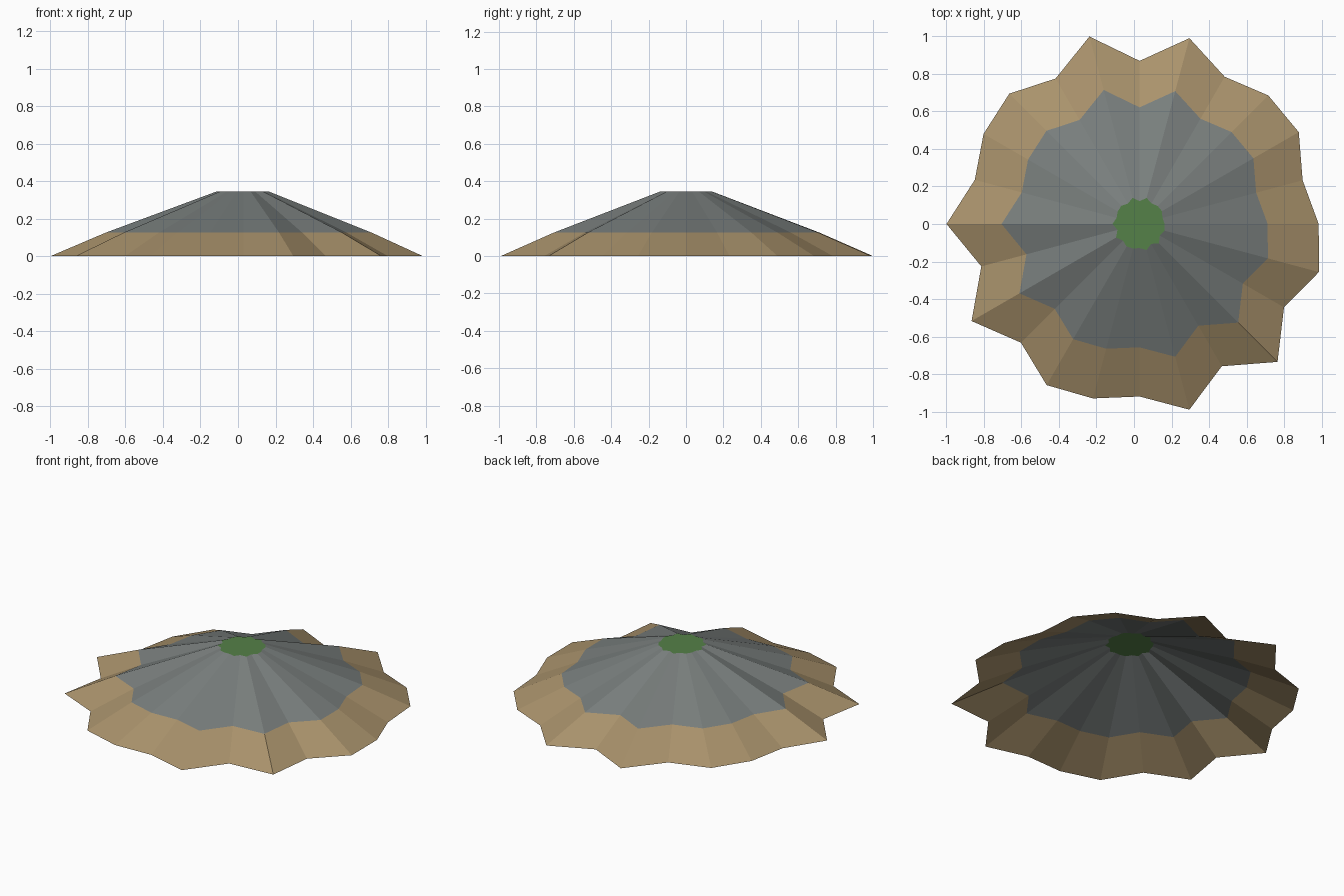
import bpy, bmesh, math

if "Cube" in bpy.data.objects:
    bpy.data.objects.remove(bpy.data.objects["Cube"])


def material(name, rgb):
    m = bpy.data.materials.new(name)
    m.diffuse_color = (*rgb, 1)
    m.use_nodes = True
    m.node_tree.nodes["Principled BSDF"].inputs["Base Color"].default_value = m.diffuse_color
    return m


# Radius of each ridge and valley, one every 15 degrees
RADII = [0.955, 0.90, 0.98, 0.97, 0.907, 1.026, 0.87, 1.035,
         0.896, 0.983, 0.961, 0.91, 1.03, 0.874, 1.035, 0.895,
         0.992, 0.963, 0.92, 1.025, 0.876, 1.04, 0.889, 0.99]
CENTRE_X = 0.03
# Scale of the outline and height at foot, mid-slope and summit
LEVELS = [(1.0, 0.0), (0.715, 0.125), (0.14, 0.345)]


def ring(bm, level):
    scale, z = level
    step = math.tau / len(RADII)
    return [bm.verts.new((CENTRE_X + r * scale * math.cos(i * step),
                          r * scale * math.sin(i * step), z))
            for i, r in enumerate(RADII)]


def finish(bm, name, mat):
    mesh = bpy.data.meshes.new(name)
    bm.to_mesh(mesh)
    bm.free()
    mesh.materials.append(mat)
    obj = bpy.data.objects.new(name, mesh)
    bpy.context.collection.objects.link(obj)
    return obj


def slope(name, low, high, mat):
    bm = bmesh.new()
    a, b = ring(bm, low), ring(bm, high)
    n = len(a)
    for i in range(n):
        j = (i + 1) % n
        bm.faces.new((a[i], a[j], b[j], b[i]))
    return finish(bm, name, mat)


# Sandy foot and rocky upper slope, open underneath
slope("sandy_foot", LEVELS[0], LEVELS[1],
      material("sand", (0.40, 0.29, 0.15)))
slope("rocky_slope", LEVELS[1], LEVELS[2],
      material("grey rock", (0.19, 0.21, 0.205)))

# Flat grassy summit
top = bmesh.new()
top.faces.new(ring(top, LEVELS[2]))
finish(top, "grassy_summit", material("grass", (0.09, 0.22, 0.065)))
